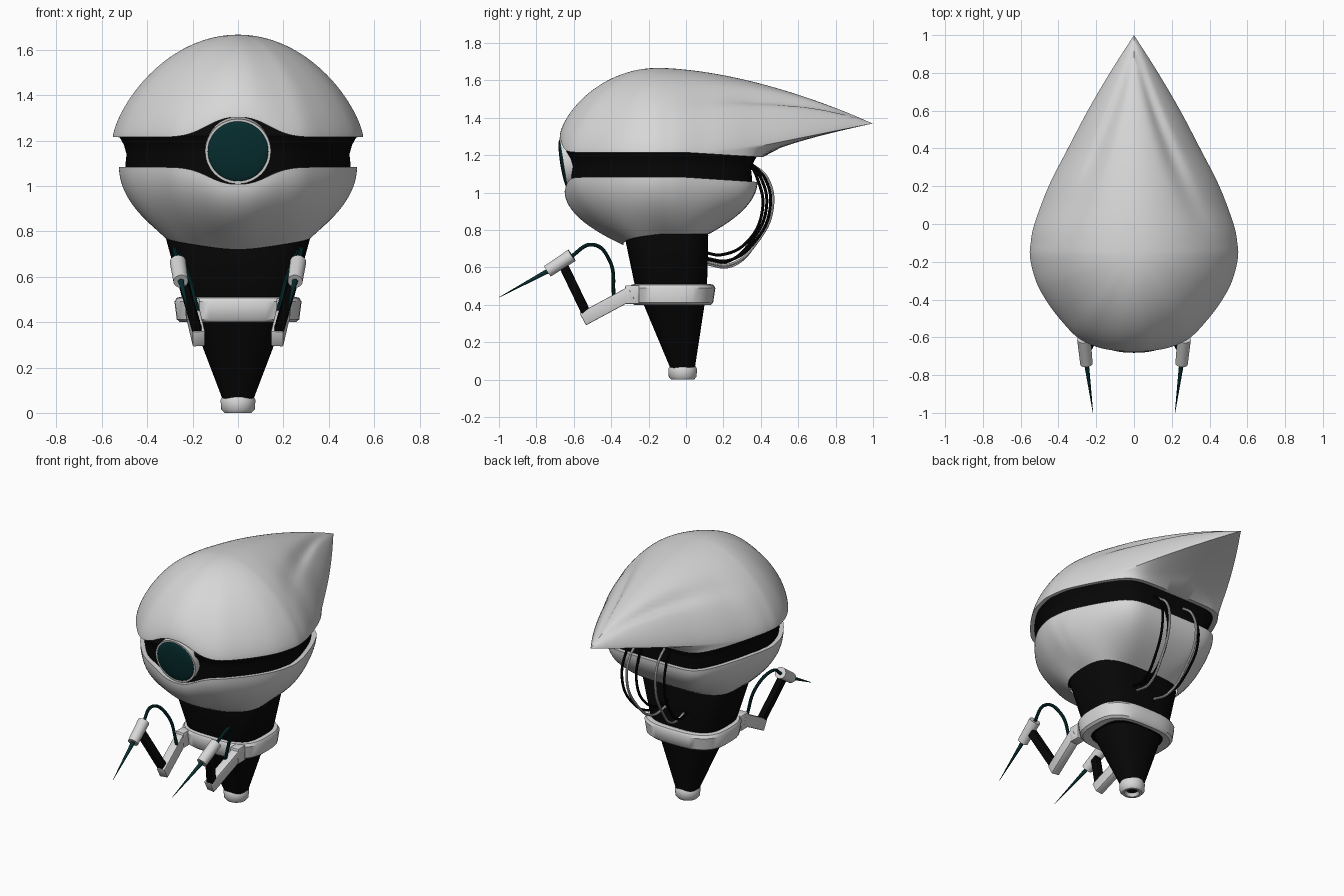
import bpy, bmesh, math
from mathutils import Vector, Matrix

if "Cube" in bpy.data.objects:
    bpy.data.objects.remove(bpy.data.objects["Cube"])


def material(name, r, g, b):
    m = bpy.data.materials.new(name)
    m.diffuse_color = (r, g, b, 1)
    m.use_nodes = True
    m.node_tree.nodes["Principled BSDF"].inputs["Base Color"].default_value = m.diffuse_color
    return m


WHITE = material("pale grey", 0.68, 0.68, 0.68)
BLACK = material("black", 0.002, 0.002, 0.002)
TEAL = material("dark teal", 0.002, 0.028, 0.03)


def finish(ob, mat, angle=40):
    ob.data.materials.clear()
    ob.data.materials.append(mat)
    bpy.ops.object.select_all(action='DESELECT')
    ob.select_set(True)
    bpy.context.view_layer.objects.active = ob
    bpy.ops.object.shade_smooth_by_angle(angle=math.radians(angle))
    return ob


def from_bmesh(name, bm, mat):
    bmesh.ops.remove_doubles(bm, verts=bm.verts, dist=0.0005)
    bmesh.ops.recalc_face_normals(bm, faces=bm.faces)
    me = bpy.data.meshes.new(name)
    bm.to_mesh(me)
    bm.free()
    ob = bpy.data.objects.new(name, me)
    bpy.context.collection.objects.link(ob)
    return finish(ob, mat)


def loft(name, rings, mat, cap=False):
    bm = bmesh.new()
    vs = [[bm.verts.new(p) for p in r] for r in rings]
    n = len(rings[0])
    for a, b in zip(vs, vs[1:]):
        for i in range(n):
            j = (i + 1) % n
            bm.faces.new((a[i], a[j], b[j], b[i]))
    if cap:
        bm.faces.new(vs[0])
        bm.faces.new(vs[-1])
    return from_bmesh(name, bm, mat)


def clamp(v):
    return max(0.0, min(1.0, v))


# Teardrop plan outline (right half, tail tip to nose), smoothed
KEYS = [(0, 1), (.128, .8), (.245, .6), (.35, .4), (.452, .2), (.527, 0), (.547, -.1), (.55, -.18),
        (.52, -.3), (.468, -.4), (.395, -.5), (.3, -.6), (.2, -.65), (.1, -.67), (0, -.675)]
pts = [Vector(k) for k in KEYS]
ext = [2 * pts[0] - pts[1]] + pts + [Vector((-.1, -.67))]
half = []
for a, b, c, d in zip(ext, ext[1:], ext[2:], ext[3:]):
    for t in (0, .2, .4, .6, .8):
        half.append(b + .5 * t * ((c - a) + t * (2 * a - 5 * b + 4 * c - d + t * (3 * (b - c) + d - a))))
half.append(pts[-1])
outline = half + [Vector((-p.x, p.y)) for p in reversed(half[1:-1])]
C = Vector((0, -.15))


def half_width(y):
    for a, b in zip(half, half[1:]):
        if a.y >= y >= b.y:
            return a.x + (b.x - a.x) * (a.y - y) / max(a.y - b.y, 1e-6)
    return 0


def rim_point(p):
    # the tail is cut off square at the back for the opening
    d = p - C
    k = (1 + (max(d.y, 0) / .56) ** 14) ** (-1 / 14)
    return C + d * k


rim = [rim_point(p) for p in outline]


def notch(p):
    return math.exp(-(abs(p.x) / .17) ** 2.5) if p.y < -.2 else 0


def top_z(p):
    return 1.215 - .025 * clamp(p.y / .4) + .088 * notch(p)


def bowl_z(p):
    return 1.083 - .025 * clamp(p.y / .4) - .075 * notch(p)


def scaled(p, k, z):
    q = C + (p - C) * k
    return Vector((q.x, q.y, z))


def edge_z(y):
    return 1.215 - .025 * clamp(y / .4) + .18 * clamp((y - .1) / .9)


# Upper shell: lip, tail underside, then grooved dome
rings = [[scaled(p, .88, top_z(p) + .01) for p in rim]]
edge = [max(top_z(o), edge_z(o.y)) for o in outline]
for j in range(7):
    u = j / 6
    rings.append([(r.lerp(o, u)).to_3d() + Vector((0, 0, top_z(r) + (e - top_z(r)) * u ** .7))
                  for r, o, e in zip(rim, outline, edge)])
for j in range(1, 33):
    s = math.cos(j / 32 * math.pi / 2) if j < 32 else 0
    ring = []
    for o, e in zip(outline, edge):
        p = scaled(o, s, 0)
        if p.y < -.15:
            q = .71 - .1 * clamp(-o.y - .3)
            p.z = e + (1.667 - e) * (1 - s * s) ** q
        else:
            # tail: round cross-section under a falling ridge line
            base = edge_z(p.y)
            ridge = 1.37 + .297 * (1 - (clamp((p.y + .15) / 1.15)) ** 1.7)
            f = clamp(abs(p.x) / max(half_width(p.y), 1e-4))
            p.z = base + max(0, ridge - base) * (1 - f * f) ** .71
            back = max(0, 1 - p.y)
            g = (abs(p.x) - .36 * back ** 1.3) / (.055 * back + .004)
            p.z -= .03 * math.exp(-g * g) * clamp((p.y + .1) / .45) * clamp(back / .45) * clamp((1 - f) * 5)
        ring.append(p)
    rings.append(ring)
loft("upper_shell", rings, WHITE)

# Dark recessed band between the shells
loft("middle_band", [[scaled(p, k, z - .02 * clamp(p.y / .4)) for p in rim] for k, z in
                     ((.85, 1.32), (.9, 1.27), (.95, 1.22), (.91, 1.18), (.89, 1.14), (.9, 1.09), (.86, .99))],
     BLACK, cap=True)


# Rounded-rectangle section used by bowl, neck and collar
def section(d, hx, hy, cy, z, n=3.4):
    r = (abs(d.x / hx) ** n + abs(d.y / hy) ** n) ** (-1 / n)
    return Vector((d.x * r, cy + d.y * r, z))


# Lower bowl
rings = [[scaled(p, .86, bowl_z(p) - .005) for p in rim]]
for j in range(15):
    v = j / 14
    ring = []
    for p in rim:
        d = (p - C).normalized()
        a = scaled(p, .95, 0)
        b = section(d, .325, .23, -.105, 0)
        q = a.lerp(b, v ** 2)
        bottom = .78 - .06 * clamp(-d.y) ** 1.5
        q.z = bowl_z(p) + (bottom - bowl_z(p)) * v
        ring.append(q)
    rings.append(ring)
loft("lower_bowl", rings, WHITE)

DIRS = [Vector((math.cos(i * math.pi / 24), math.sin(i * math.pi / 24))) for i in range(48)]


def stack(name, rows, mat, n=3.0, cap=True):
    return loft(name, [[section(d, hx, hy, cy, z, n) for d in DIRS] for z, hx, hy, cy in rows], mat, cap)


# Neck, collar and foot
stack("neck", [(.86, .3, .21, -.105), (.77, .318, .224, -.105), (.52, .25, .195, -.082), (.4, .2, .165, -.065)],
      BLACK, 3.4)
stack("lower_neck", [(.42, .205, .168, -.066), (.06, .068, .065, -.018)], BLACK, 2.6)
stack("collar", [(.41, .19, .15, -.073), (.4, .255, .205, -.073), (.412, .27, .218, -.073), (.49, .28, .23, -.073),
                 (.507, .27, .22, -.073), (.512, .25, .2, -.073), (.5, .2, .16, -.073)], WHITE, 3.0, False)
stack("foot", [(.04, .03, .03, -.018), (.012, .035, .035, -.018), (0, .045, .045, -.018), (0, .06, .06, -.018),
               (.015, .074, .074, -.018), (.058, .077, .077, -.018), (.074, .068, .068, -.018),
               (.078, .05, .05, -.018)], WHITE, 2.0)
stack("foot_hole", [(.02, .034, .034, -.018), (.03, .034, .034, -.018)], BLACK, 2.0)

# Eye: pale housing with domed teal lens, tipped slightly down
tilt = (math.pi / 2 + .16, 0, 0)
bpy.ops.mesh.primitive_cylinder_add(vertices=48, radius=.145, depth=.06, location=(0, -.625, 1.157), rotation=tilt)
housing = bpy.context.object
housing.name = "eye_housing"
finish(housing, WHITE)
bpy.ops.mesh.primitive_uv_sphere_add(segments=48, ring_count=16, radius=1, location=(0, -.654, 1.153), rotation=tilt)
lens = bpy.context.object
lens.name = "eye_lens"
lens.scale = (.134, .134, .018)
finish(lens, TEAL)


def frame(a, b):
    z = (b - a).normalized()
    x = (Vector((1, 0, 0)) - z * z.x).normalized()
    m = Matrix((x, z.cross(x), z)).transposed().to_4x4()
    m.translation = (a + b) / 2
    return m


def beam(name, a, b, w, h, mat):
    a, b = Vector(a), Vector(b)
    bm = bmesh.new()
    bmesh.ops.create_cube(bm, size=1, matrix=frame(a, b) @ Matrix.Diagonal((w, h, (b - a).length, 1)))
    bmesh.ops.bevel(bm, geom=bm.edges[:], offset=.006, segments=2, affect='EDGES', profile=.5)
    return from_bmesh(name, bm, mat)


def rod(name, a, b, r1, r2, mat):
    a, b = Vector(a), Vector(b)
    bm = bmesh.new()
    bmesh.ops.create_cone(bm, cap_ends=True, segments=20, radius1=r1, radius2=r2,
                          depth=(b - a).length, matrix=frame(a, b))
    return from_bmesh(name, bm, mat)


def cable(name, points, r, mat):
    cu = bpy.data.curves.new(name, 'CURVE')
    cu.dimensions = '3D'
    cu.bevel_depth, cu.bevel_resolution, cu.use_fill_caps = r, 2, True
    sp = cu.splines.new('BEZIER')
    sp.bezier_points.add(len(points) - 1)
    for bp, p in zip(sp.bezier_points, points):
        bp.co = p
        bp.handle_left_type = bp.handle_right_type = 'AUTO'
    ob = bpy.data.objects.new(name, cu)
    bpy.context.collection.objects.link(ob)
    bpy.ops.object.select_all(action='DESELECT')
    ob.select_set(True)
    bpy.context.view_layer.objects.active = ob
    bpy.ops.object.convert(target='MESH')
    return finish(bpy.context.object, mat)


# Pair of needle arms with feed tubes
for s, side in ((1, "right"), (-1, "left")):
    beam(side + "_arm_mount", (s * .2, -.325, .455), (s * .2, -.25, .455), .06, .1, WHITE)
    beam(side + "_lower_link", (s * .205, -.29, .465), (s * .172, -.55, .325), .055, .075, WHITE)
    beam(side + "_upper_link", (s * .176, -.53, .35), (s * .25, -.655, .61), .042, .05, BLACK)
    rod(side + "_needle_holder", (s * .265, -.61, .665), (s * .252, -.74, .58), .036, .033, WHITE)
    rod(side + "_needle", (s * .252, -.735, .583), (s * .217, -1, .44), .013, .001, TEAL)
    cable(side + "_feed_tube", [(s * .265, -.62, .655), (s * .277, -.5, .722), (s * .23, -.41, .64),
                                (s * .175, -.385, .44)], .01, TEAL)

# Rear cables looping from the band down to the neck
for i, (x, bulge, end, mat) in enumerate(((-.13, -.02, .64, BLACK), (-.09, .01, .62, WHITE), (.07, -.04, .68, BLACK),
                                          (.1, .012, .63, WHITE), (.14, 0, .65, BLACK))):
    cable("rear_cable_%d" % i, [(x, .34, 1.16), (x * 1.05, .42 + bulge, 1.08), (x * 1.1, .45 + bulge, .92),
                                (x, .37 + bulge, .74), (x * .8, .23 + bulge, end - .012), (x * .7, .1, end)],
          .008, mat)
